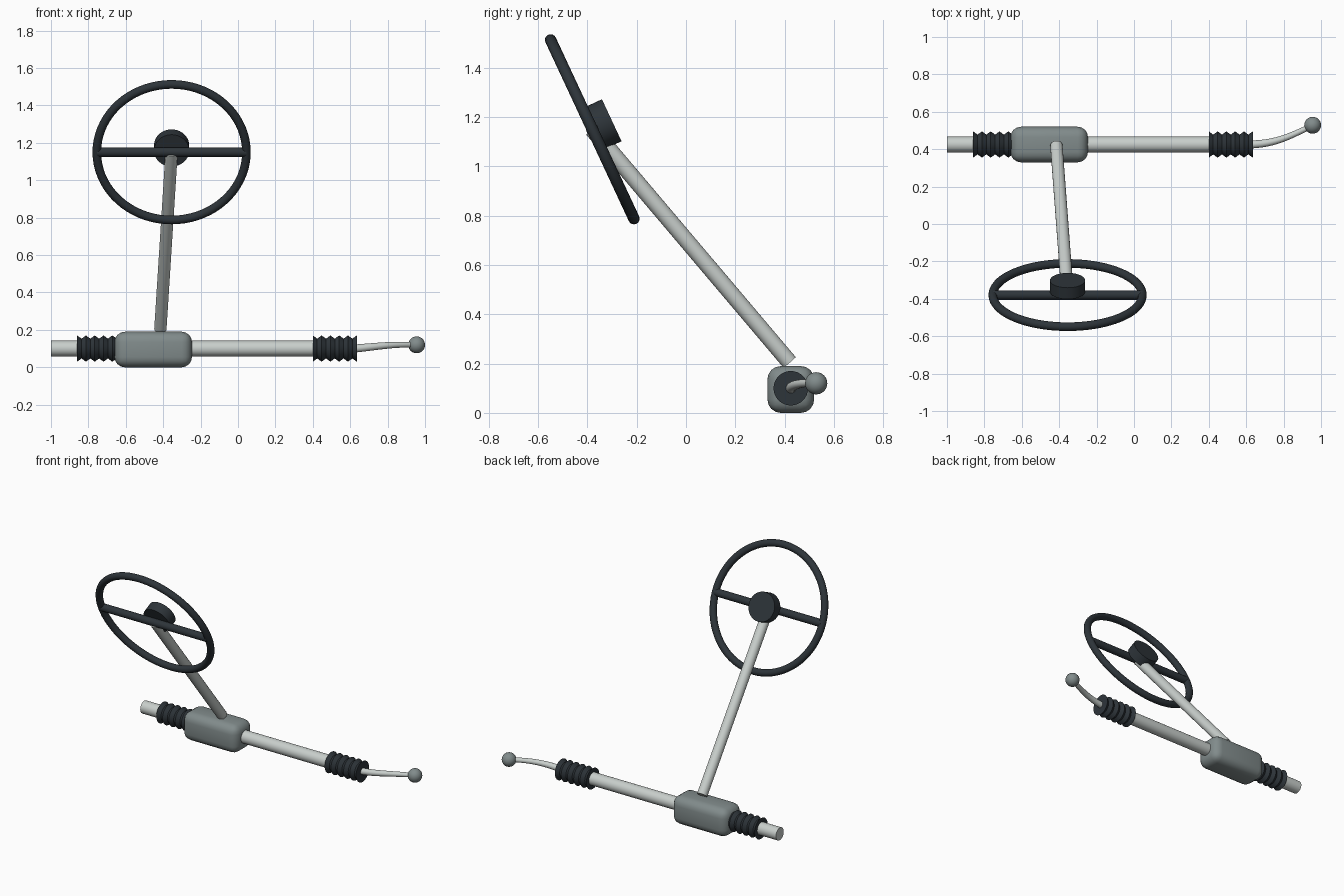
import bpy, bmesh, math
from mathutils import Vector

if "Cube" in bpy.data.objects:
    bpy.data.objects.remove(bpy.data.objects["Cube"])


def material(name, rgb):
    m = bpy.data.materials.new(name)
    m.diffuse_color = (*rgb, 1)
    m.use_nodes = True
    m.node_tree.nodes["Principled BSDF"].inputs["Base Color"].default_value = m.diffuse_color
    return m


LIGHT = material("light_metal", (0.58, 0.62, 0.60))
MID = material("cast_grey", (0.22, 0.26, 0.26))
DARK = material("dark_rubber", (0.027, 0.035, 0.042))

RACK_Y, RACK_Z = 0.425, 0.10
WHEEL = Vector((-0.355, -0.38, 1.15))
TILT = math.radians(25)
NORMAL = Vector((0, math.cos(TILT), math.sin(TILT)))   # wheel axis


def finish(obj, name, mat, angle=40):
    obj.name = name
    obj.data.materials.clear()
    obj.data.materials.append(mat)
    bpy.ops.object.select_all(action='DESELECT')
    obj.select_set(True)
    bpy.context.view_layer.objects.active = obj
    bpy.ops.object.shade_smooth_by_angle(angle=math.radians(angle))
    return obj


def rod(name, a, b, r, mat, sides=32):
    a, b = Vector(a), Vector(b)
    bpy.ops.mesh.primitive_cylinder_add(vertices=sides, radius=r, depth=(b - a).length,
                                        location=(a + b) / 2)
    o = bpy.context.object
    o.rotation_euler = (b - a).to_track_quat('Z', 'Y').to_euler()
    return finish(o, name, mat)


def sweep(name, points, radii, mat, sides=24, angle=40):
    """Round rings along a path, capped at both ends."""
    bm = bmesh.new()
    pts = [Vector(p) for p in points]
    rings = []
    for i, p in enumerate(pts):
        t = (pts[min(i + 1, len(pts) - 1)] - pts[max(i - 1, 0)]).normalized()
        u = Vector((0, 0, 1)).cross(t).normalized()
        v = t.cross(u)
        rings.append([bm.verts.new(p + radii[i] * (u * math.cos(k * math.tau / sides)
                                                   + v * math.sin(k * math.tau / sides)))
                      for k in range(sides)])
    for r0, r1 in zip(rings, rings[1:]):
        for k in range(sides):
            j = (k + 1) % sides
            bm.faces.new((r0[k], r0[j], r1[j], r1[k]))
    bm.faces.new(rings[0][::-1])
    bm.faces.new(rings[-1])
    bmesh.ops.recalc_face_normals(bm, faces=bm.faces)
    me = bpy.data.meshes.new(name)
    bm.to_mesh(me)
    bm.free()
    o = bpy.data.objects.new(name, me)
    bpy.context.collection.objects.link(o)
    return finish(o, name, mat, angle)


# Rack tube
rod("rack_tube", (-1, RACK_Y, RACK_Z), (0.45, RACK_Y, RACK_Z), 0.042, LIGHT)

# Gear housing: rounded block
bpy.ops.mesh.primitive_cube_add(size=1, location=(-0.453, RACK_Y, 0.095))
housing = bpy.context.object
housing.scale = (0.414, 0.19, 0.19)
bpy.ops.object.transform_apply(location=False, rotation=False, scale=True)
bev = housing.modifiers.new("rounded_edges", 'BEVEL')
bev.width, bev.segments = 0.055, 4
bpy.ops.object.modifier_apply(modifier=bev.name)
finish(housing, "gear_housing", MID)

# Pleated bellows
for side, x0 in (("left", -0.86), ("right", 0.40)):
    n = 10
    xs = [x0 + 0.235 * i / n for i in range(n + 1)]
    sweep(side + "_bellows", [(x, RACK_Y, RACK_Z) for x in xs],
          [0.07 if i % 2 == 0 else 0.053 for i in range(n + 1)], DARK, sides=32, angle=30)

# Curved tie rod and ball end
ctrl = [Vector(p) for p in ((0.60, 0.425, 0.098), (0.74, 0.425, 0.11),
                            (0.82, 0.46, 0.125), (0.955, 0.528, 0.12))]
path, radii = [], []
for i in range(17):
    t = i / 16
    s = 1 - t
    path.append(ctrl[0] * s**3 + ctrl[1] * 3 * s * s * t + ctrl[2] * 3 * s * t * t + ctrl[3] * t**3)
    radii.append(0.022 - 0.008 * t)
sweep("tie_rod", path, radii, LIGHT, sides=20)
bpy.ops.mesh.primitive_uv_sphere_add(segments=32, ring_count=16, radius=0.045,
                                     location=(0.955, 0.528, 0.12))
finish(bpy.context.object, "ball_end", MID)

# Steering column
rod("steering_column", (-0.415, 0.42, 0.205), WHEEL, 0.033, LIGHT)

# Wheel rim, cross spoke and hub
bpy.ops.mesh.primitive_torus_add(major_radius=0.40, minor_radius=0.023, major_segments=72,
                                 minor_segments=16, location=WHEEL,
                                 rotation=NORMAL.to_track_quat('Z', 'Y').to_euler())
finish(bpy.context.object, "wheel_rim", DARK)
half = Vector((0.40, 0, 0))
rod("wheel_spoke", WHEEL - half, WHEEL + half, 0.025, DARK)
rod("wheel_hub", WHEEL + NORMAL * 0.02, WHEEL + NORMAL * 0.087, 0.094, DARK, sides=40)
